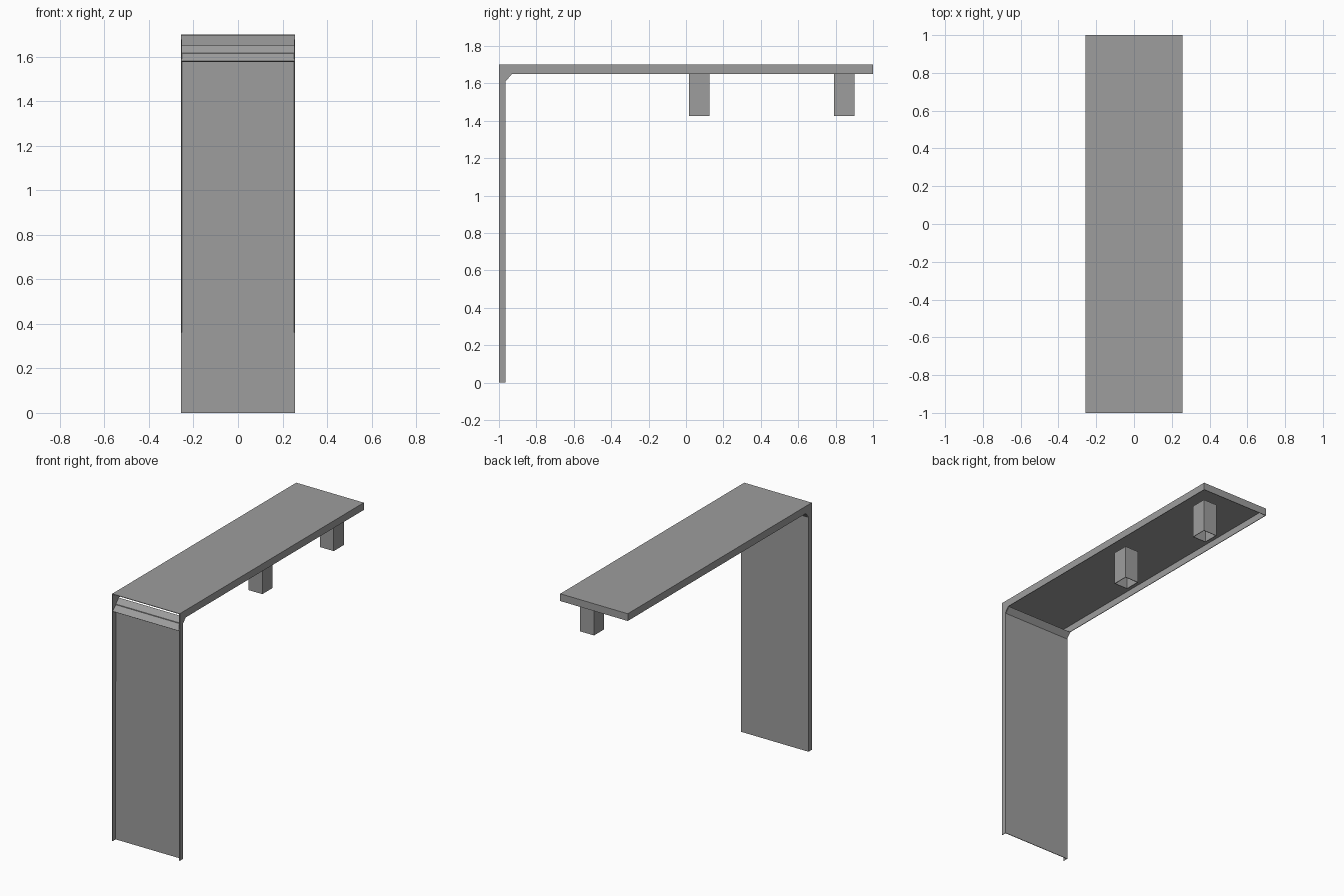
import bpy

cube = bpy.data.objects.get("Cube")
if cube:
    bpy.data.objects.remove(cube, do_unlink=True)

# Single painted metal colour
GREY = (0.34, 0.34, 0.34, 1)
metal = bpy.data.materials.new("grey_metal")
metal.use_nodes = True
metal.diffuse_color = GREY
metal.node_tree.nodes["Principled BSDF"].inputs["Base Color"].default_value = GREY

HALF = 0.257
SHEET = 0.004


def sheet_part(name, verts, faces, offset=-1):
    """Folded sheet: open faces thickened inward."""
    mesh = bpy.data.meshes.new(name)
    mesh.from_pydata(verts, [], faces)
    mesh.materials.append(metal)
    obj = bpy.data.objects.new(name, mesh)
    bpy.context.collection.objects.link(obj)
    mod = obj.modifiers.new("sheet_thickness", "SOLIDIFY")
    mod.thickness = SHEET
    mod.offset = offset
    mod.use_even_offset = True
    return obj


# Folded body: side profile (y, z) makes both flanges,
# bridged across only at the leg web, the end lip and the top
profile = [(-1, 0), (-0.965, 0), (-0.965, 1.617), (-0.935, 1.65),
           (1, 1.65), (1, 1.7), (-1, 1.7)]
n = len(profile)
verts = [(x, y, z) for x in (HALF, -HALF) for y, z in profile]
faces = [list(range(n)), list(range(2 * n - 1, n - 1, -1))]
for i in (1, 4, 5):
    faces.append([i + 1, i, i + n, i + n + 1])
sheet_part("folded_leg_and_top", verts, faces)

# Diagonal brace across the inner corner
w = HALF - SHEET
sheet_part("corner_brace",
           [(-w, -1, 1.58), (w, -1, 1.58), (w, -0.935, 1.65), (-w, -0.935, 1.65)],
           [(0, 1, 2, 3)])


# Open square tubes under the top
def tube(name, y0, y1, x0=0.07, x1=0.175, z0=1.425, z1=1.65):
    ring = [(x0, y0), (x1, y0), (x1, y1), (x0, y1)]
    pts = [(x, y, z) for z in (z0, z1) for x, y in ring]
    walls = [(i, (i + 1) % 4, (i + 1) % 4 + 4, i + 4) for i in range(4)]
    sheet_part(name, pts, walls)


tube("middle_tube", 0.015, 0.125)
tube("back_tube", 0.79, 0.90)
